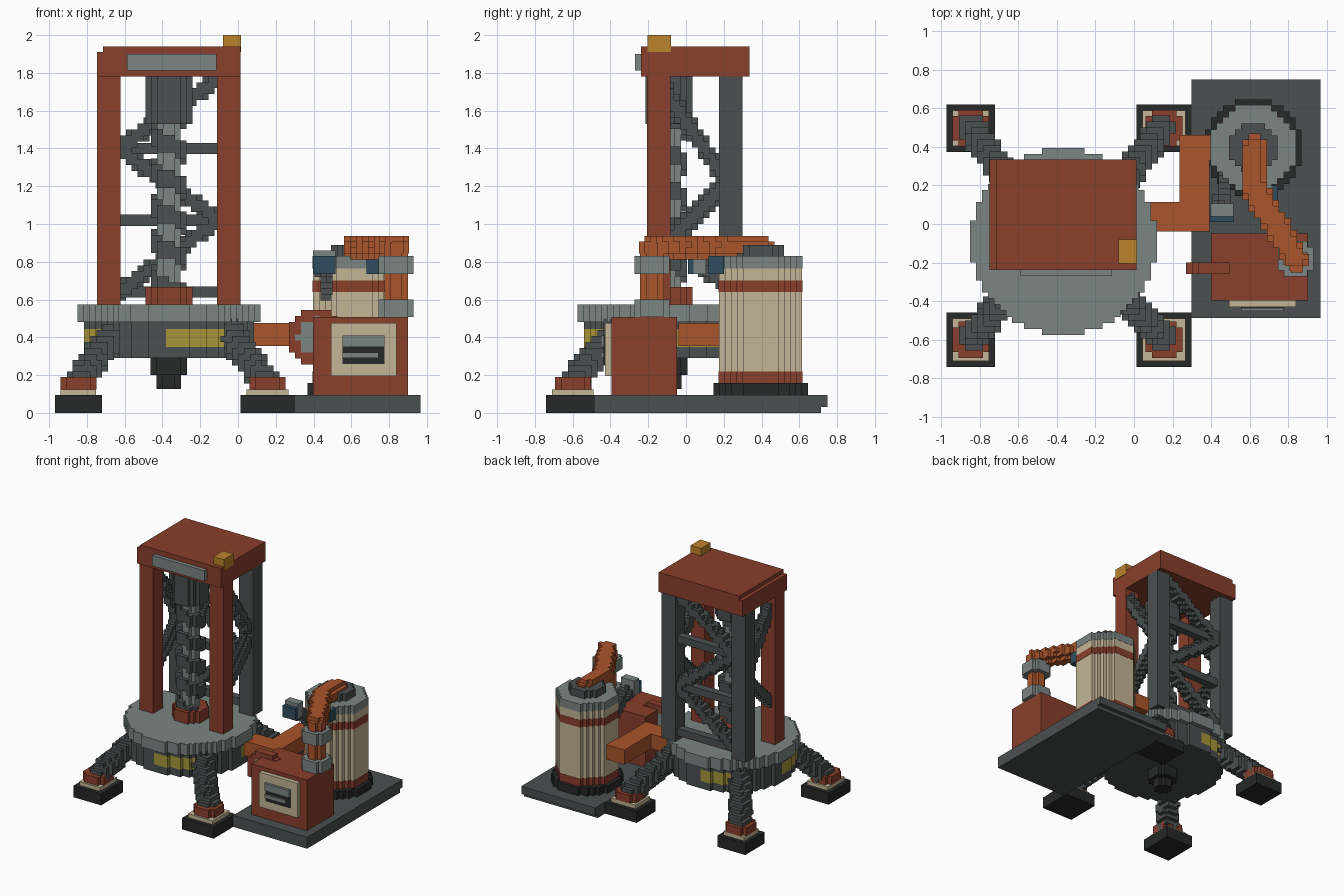
import bpy, math
from mathutils import Vector

if "Cube" in bpy.data.objects:
    bpy.data.objects.remove(bpy.data.objects["Cube"])

V = 1 / 32  # block size
COLORS = {
    "red": (.25, .05, .024), "orange": (.4, .09, .025), "beige": (.55, .46, .30),
    "dark": (.07, .08, .08), "grey": (.2, .24, .23), "black": (.02, .021, .021),
    "yellow": (.39, .30, .04), "amber": (.5, .23, .025), "blue": (.03, .075, .11)}
MATS = {}
for key, rgb in COLORS.items():
    MATS[key] = bpy.data.materials.new(key)
    MATS[key].diffuse_color = (*rgb, 1)

SIDES = [((1, 0, 0), ((1, 0, 0), (1, 1, 0), (1, 1, 1), (1, 0, 1))),
         ((-1, 0, 0), ((0, 0, 0), (0, 0, 1), (0, 1, 1), (0, 1, 0))),
         ((0, 1, 0), ((0, 1, 0), (0, 1, 1), (1, 1, 1), (1, 1, 0))),
         ((0, -1, 0), ((0, 0, 0), (1, 0, 0), (1, 0, 1), (0, 0, 1))),
         ((0, 0, 1), ((0, 0, 1), (1, 0, 1), (1, 1, 1), (0, 1, 1))),
         ((0, 0, -1), ((0, 0, 0), (0, 1, 0), (1, 1, 0), (1, 0, 0)))]


def blocks(name, color, lo, hi, inside, n=None):
    """Fill a region with blocks wherever inside(point) holds; keep the outer faces."""
    n = n or [max(1, round((hi[i] - lo[i]) / V)) for i in range(3)]
    s = [(hi[i] - lo[i]) / n[i] for i in range(3)]
    cells = {(i, j, k) for i in range(n[0]) for j in range(n[1]) for k in range(n[2])
             if inside(Vector((lo[0] + (i + .5) * s[0], lo[1] + (j + .5) * s[1],
                               lo[2] + (k + .5) * s[2])))}
    index, faces = {}, []
    for c in cells:
        for d, corners in SIDES:
            if (c[0] + d[0], c[1] + d[1], c[2] + d[2]) not in cells:
                faces.append([index.setdefault((c[0] + q[0], c[1] + q[1], c[2] + q[2]), len(index))
                              for q in corners])
    me = bpy.data.meshes.new(name)
    me.from_pydata([[lo[i] + q[i] * s[i] for i in range(3)] for q in index], [], faces)
    me.materials.append(MATS[color])
    ob = bpy.data.objects.new(name, me)
    bpy.context.collection.objects.link(ob)
    return ob


def box(name, color, x0, x1, y0, y1, z0, z1):
    return blocks(name, color, (x0, y0, z0), (x1, y1, z1), lambda p: True, (1, 1, 1))


def disc(name, color, cx, cy, r, z0, z1, test=lambda a, d: True):
    """Upright blocky cylinder; test(angle, distance) can cut sectors or holes."""
    m = round(2 * r / V)
    def inside(p):
        dx, dy = p.x - cx, p.y - cy
        d = math.hypot(dx, dy)
        return d < r and test(math.degrees(math.atan2(dy, dx)) % 360, d)
    return blocks(name, color, (cx - r, cy - r, z0), (cx + r, cy + r, z1), inside, (m, m, 1))


def tube(name, color, pts, r):
    """Blocky tube along a path."""
    pts = [Vector(p) for p in pts]
    lo = [math.floor((min(p[i] for p in pts) - r) / V) * V for i in range(3)]
    hi = [math.ceil((max(p[i] for p in pts) + r) / V) * V for i in range(3)]
    def inside(p):
        for a, b in zip(pts, pts[1:]):
            t = max(0, min(1, (p - a).dot(b - a) / (b - a).length_squared))
            if (p - a.lerp(b, t)).length < r:
                return True
        return False
    return blocks(name, color, lo, hi, inside)


CX, CY = -.366, -.09  # rig centre

# Feet and splayed legs
for sx, x0, x1, fx, tx in (("left", -.97, -.72, -.84, -.65), ("right", .013, .298, .145, -.05)):
    for sy, y0, y1, fy, ty in (("front", -.74, -.458, -.59, -.37), ("back", .373, .62, .50, .22)):
        tag = sy + "_" + sx
        box(tag + "_foot_pad", "black", x0, x1, y0, y1, 0, .094)
        box(tag + "_foot_plate", "beige", x0 + .031, x1 - .031, y0 + .031, y1 - .031, .094, .125)
        disc(tag + "_foot_cup", "red", (x0 + x1) / 2, (y0 + y1) / 2, .095, .125, .19)
        tube(tag + "_leg", "dark", [(fx, fy, .17), (tx, ty, .43)], .078)

# Drum with warning panels, deck and drill tip
warn = lambda a, d: a % 90 < 45
disc("drum_lower", "dark", CX, CY, .45, .29, .35)
disc("drum_upper", "dark", CX, CY, .45, .445, .48)
disc("drum_middle", "dark", CX, CY, .45, .35, .445, lambda a, d: not warn(a, d) or d < .36)
disc("warning_panels", "yellow", CX, CY, .45, .35, .445, lambda a, d: warn(a, d) and d >= .36)
disc("deck", "grey", CX, CY, .484, .48, .573)
disc("drill_bit", "black", CX, CY, .097, .2, .29)
disc("drill_tip", "black", CX, CY, .065, .127, .2)

# Tower posts
for side, x0, x1 in (("left", -.747, -.622), ("right", -.112, .012)):
    box("front_post_" + side, "red", x0, x1, -.207, -.082, .573, 1.78)
    box("back_post_" + side, "dark", x0, x1, .174, .298, .573, 1.78)
    x = (x0 + x1) / 2
    tube("side_brace_" + side, "dark", [(x, -.15, 1.76), (x, .22, 1.22), (x, -.13, .87)], .045)

# Back braces
levels = [.64, 1.02, 1.40, 1.77]
for i, z in enumerate(levels[:3]):
    box(f"back_rail_{i}", "dark", -.63, -.1, .205, .267, z - .03, z + .03)
tube("back_zigzag", "dark",
     [(-.63 if i % 2 == 0 else -.10, .235, z) for i, z in enumerate(levels)], .045)

# Tower head
box("head", "red", -.747, .012, -.238, .335, 1.78, 1.91)
box("head_top", "red", -.715, .012, -.238, .335, 1.91, 1.94)
box("head_panel", "grey", -.588, -.115, -.27, -.238, 1.813, 1.9)
box("beacon", "amber", -.08, .015, -.205, -.08, 1.91, 2.0)

# Drill string: housing, core, auger flight, collar
disc("drill_housing", "dark", CX, CY, .125, 1.53, 1.78)
disc("drill_core", "grey", CX, CY, .0625, .573, 1.53)
blocks("auger_flight", "dark", (CX - .094, CY - .094, .66), (CX + .094, CY + .094, 1.535),
       lambda p: .05 < math.hypot(p.x - CX, p.y - CY) < .1 and
       (math.atan2(p.y - CY, p.x - CX) / math.tau + p.z / .19) % 1 < .5)
disc("drill_collar", "red", CX, CY, .125, .573, .667)

# Machine base plate
box("base_plate_bottom", "dark", .298, .966, -.487, .715, 0, .031)
box("base_plate", "dark", .298, .966, -.487, .748, .031, .094)

# Engine cabinet with vent
box("engine_cabinet", "red", .398, .9, -.395, -.048, .094, .508)
box("vent_panel", "beige", .493, .838, -.43, -.395, .195, .477)
box("vent_recess", "black", .553, .775, -.437, -.43, .26, .41)
for i, (z0, z1) in enumerate(((.35, .41), (.29, .32))):
    box(f"vent_slat_{i}", "grey", .553, .775 - .032 * i, -.45, -.43, z0, z1)

# Valve wheel beside the cabinet
wheel = lambda lo, hi: (lambda p: lo <= math.hypot(p.x - .415, p.z - .4) < hi)
for nm, col, a, b in (("valve_wheel", "red", .1, .147), ("valve_hub", "grey", 0, .1)):
    blocks(nm, col, (.27, -.26, .255), (.56, -.2, .545), wheel(a, b), (9, 1, 9))

# Tank
TX, TY = .617, .395
for nm, col, r, z0, z1 in (
        ("tank_foot", "black", .25, .094, .158), ("tank_lower_band", "red", .222, .158, .22),
        ("tank_body", "beige", .22, .22, .64), ("tank_upper_band", "red", .222, .64, .70),
        ("tank_shoulder", "beige", .22, .70, .765), ("tank_lid", "grey", .222, .765, .83),
        ("tank_cap", "dark", .125, .83, .89)):
    disc(nm, col, TX, TY, r, z0, z1)

# Gauges on the tank
tube("gauge_arm", "dark", [(.455, .09, .77), (.47, .24, .64)], .04)
box("gauge_body", "grey", .396, .515, .04, .105, .735, .86)
box("gauge_glass", "blue", .396, .515, .01, .04, .735, .83)
box("sight_glass", "blue", .68, .745, .12, .2, .735, .83)

# Pipe from tank top to cabinet, with flanges
PX, PY = .837, -.18
tube("feed_pipe", "orange", [(TX, .40, .87), (TX, .19, .885), (PX, PY, .885)], .066)
disc("feed_pipe_drop", "orange", PX, PY, .0625, .4, .90)
disc("upper_flange", "grey", PX, PY, .092, .735, .83)
disc("lower_flange", "grey", PX, PY, .092, .508, .6)

# Duct from drum to tank
box("duct_across", "orange", .04, .39, -.04, .115, .355, .475)
box("duct_along", "orange", .235, .39, .115, .46, .355, .475)
box("duct_to_tank", "orange", .39, .46, .33, .46, .355, .475)

for m in bpy.data.materials:
    if m.users and not m.is_grease_pencil:
        m.use_nodes = True
        m.node_tree.nodes["Principled BSDF"].inputs["Base Color"].default_value = m.diffuse_color
